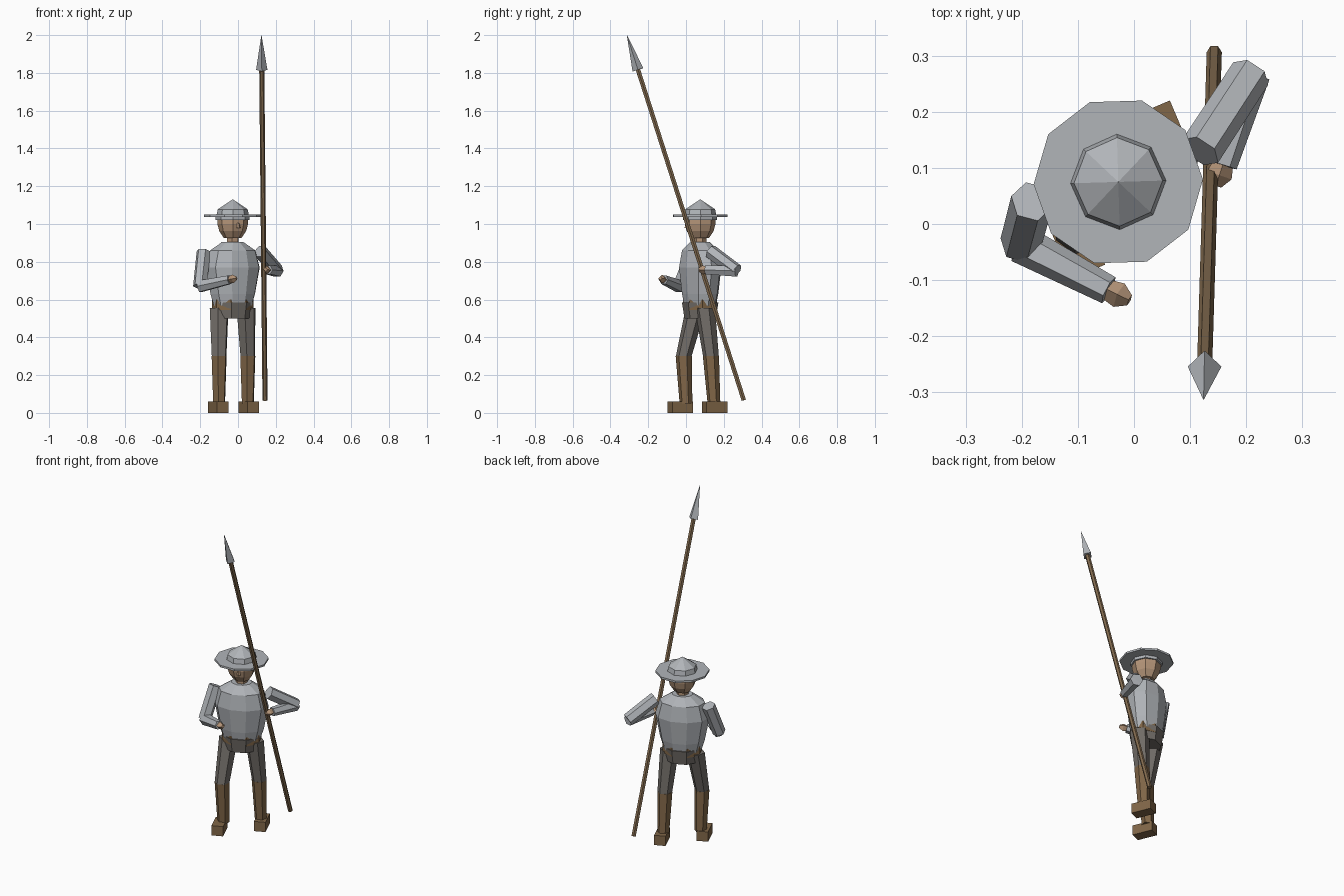
import bpy, math
from mathutils import Vector, Matrix

if "Cube" in bpy.data.objects:
    bpy.data.objects.remove(bpy.data.objects["Cube"])

TURN = math.radians(23)          # the whole figure is turned on its axis
CX, CY = -0.028, 0.075           # body axis


def mat(name, rgb):
    m = bpy.data.materials.new(name)
    m.diffuse_color = (*rgb, 1)
    m.use_nodes = True
    m.node_tree.nodes["Principled BSDF"].inputs["Base Color"].default_value = m.diffuse_color
    return m


STEEL = mat("steel", (0.44, 0.46, 0.485))
CLOTH = mat("grey_cloth", (0.17, 0.155, 0.14))
LEATHER = mat("brown_leather", (0.22, 0.135, 0.065))
WOOD = mat("wood", (0.23, 0.15, 0.08))
SKIN = mat("skin", (0.46, 0.30, 0.19))


def loft(name, rings, material):
    """Join rings of points into a closed flat-faced solid."""
    n = len(rings[0])
    verts = [p for r in rings for p in r]
    faces = [tuple(reversed(range(n))),
             tuple(range(len(verts) - n, len(verts)))]
    for k in range(len(rings) - 1):
        for i in range(n):
            j = (i + 1) % n
            faces.append((k * n + i, k * n + j, (k + 1) * n + j, (k + 1) * n + i))
    me = bpy.data.meshes.new(name)
    me.from_pydata(verts, [], faces)
    me.materials.append(material)
    ob = bpy.data.objects.new(name, me)
    bpy.context.collection.objects.link(ob)
    return ob


def upright(name, profile, sides, material, phase=0.0, turn=TURN, c=(CX, CY)):
    """Vertical body; profile is a list of (z, half width, half depth)."""
    rot = Matrix.Rotation(turn, 3, 'Z')
    rings = []
    for z, rx, ry in profile:
        ring = []
        for i in range(sides):
            a = 2 * math.pi * (i + phase) / sides
            p = rot @ Vector((rx * math.cos(a), ry * math.sin(a), 0))
            ring.append(p + Vector((c[0], c[1], z)))
        rings.append(ring)
    return loft(name, rings, material)


def limb(name, stations, sides, material, phase=0.0, level=False):
    """Tapered prism; stations are (point, radius). level keeps ends horizontal."""
    pts = [Vector(p) for p, r in stations]
    d = (pts[-1] - pts[0]).normalized()
    if level:
        u = Vector((math.cos(TURN), math.sin(TURN), 0))
        v = Vector((-u.y, u.x, 0))
    else:
        ref = Vector((0, 0, 1)) if abs(d.z) < 0.95 else Vector((0, 1, 0))
        u = ref.cross(d).normalized()
        v = d.cross(u)
    rings = []
    for p, (_, r) in zip(pts, stations):
        rings.append([p + r * (math.cos(2 * math.pi * (i + phase) / sides) * u
                               + math.sin(2 * math.pi * (i + phase) / sides) * v)
                      for i in range(sides)])
    return loft(name, rings, material)


# Torso, belt and hips
upright("torso", [(0.565, 0.108, 0.080), (0.63, 0.128, 0.092), (0.77, 0.155, 0.106),
                  (0.86, 0.130, 0.092), (0.905, 0.060, 0.050)], 10, STEEL)
upright("belt", [(0.545, 0.115, 0.086), (0.60, 0.115, 0.086)], 8, LEATHER, 0.5)
upright("pelvis", [(0.50, 0.100, 0.080), (0.585, 0.112, 0.094)], 8, CLOTH, 0.5)

# Neck, head and nose
upright("neck", [(0.88, 0.034, 0.034), (0.95, 0.034, 0.034)], 6, SKIN)
upright("head", [(0.925, 0.046, 0.046), (0.962, 0.071, 0.071),
                 (1.0, 0.081, 0.081), (1.04, 0.080, 0.080)], 8, SKIN, 0.5)
face = Vector((math.sin(TURN), -math.cos(TURN), 0))
nose = Vector((CX, CY, 0)) + face * 0.074
limb("nose", [(nose + Vector((0, 0, 1.005)), 0.006),
              (nose + face * 0.006 + Vector((0, 0, 0.98)), 0.011)], 4, SKIN, level=True)

# Wide-brimmed hat
upright("hat_band", [(1.02, 0.090, 0.090), (1.04, 0.090, 0.090)], 8, STEEL, turn=0.03)
upright("hat_brim", [(1.037, 0.151, 0.151), (1.049, 0.151, 0.151)], 10, STEEL, turn=0.03)
upright("hat_crown", [(1.045, 0.086, 0.086), (1.078, 0.079, 0.079),
                      (1.13, 0.001, 0.001)], 8, STEEL, turn=0.03)

# Legs: hip, knee, ankle, foot centre
legs = {
    "right": ((-0.100, 0.052, 0.555), (-0.100, -0.012, 0.30), (-0.100, 0.000, 0.05), (-0.105, -0.030)),
    "left": ((0.042, 0.100, 0.555), (0.052, 0.132, 0.30), (0.052, 0.148, 0.05), (0.057, 0.152)),
}
for side, (hip, knee, ankle, foot) in legs.items():
    limb(side + "_thigh", [(knee, 0.042), (hip, 0.054)], 6, CLOTH, level=True)
    limb(side + "_boot", [(ankle, 0.034), (knee, 0.043)], 6, LEATHER, level=True)
    s = math.sqrt(2)
    upright(side + "_foot", [(0, 0.033 * s, 0.060 * s), (0.06, 0.033 * s, 0.060 * s)],
            4, LEATHER, 0.5, c=foot)

# Arms: shoulder, elbow, wrist, fist end
arms = {
    "right": ((-0.182, 0.040, 0.855), (-0.202, -0.035, 0.670),
              (-0.045, -0.118, 0.705), (-0.008, -0.136, 0.713)),
    "left": ((0.118, 0.130, 0.855), (0.208, 0.268, 0.752),
             (0.158, 0.105, 0.757), (0.146, 0.068, 0.758)),
}
for side, (shoulder, elbow, wrist, fist) in arms.items():
    limb(side + "_upper_arm", [(shoulder, 0.038), (elbow, 0.037)], 6, STEEL)
    limb(side + "_forearm", [(elbow, 0.035), (wrist, 0.026)], 6, STEEL)
    mid = (Vector(wrist) + Vector(fist)) / 2
    limb(side + "_hand", [(wrist, 0.019), (mid, 0.023), (fist, 0.010)], 4, SKIN)

# Spear
butt, tip = Vector((0.143, 0.306, 0.067)), Vector((0.124, -0.313, 2.0))
neck = butt.lerp(tip, 0.905)
limb("spear_shaft", [(butt, 0.0135), (neck, 0.0135)], 6, WOOD)
limb("spear_head", [(neck, 0.030), (tip, 0.0005)], 4, STEEL)
